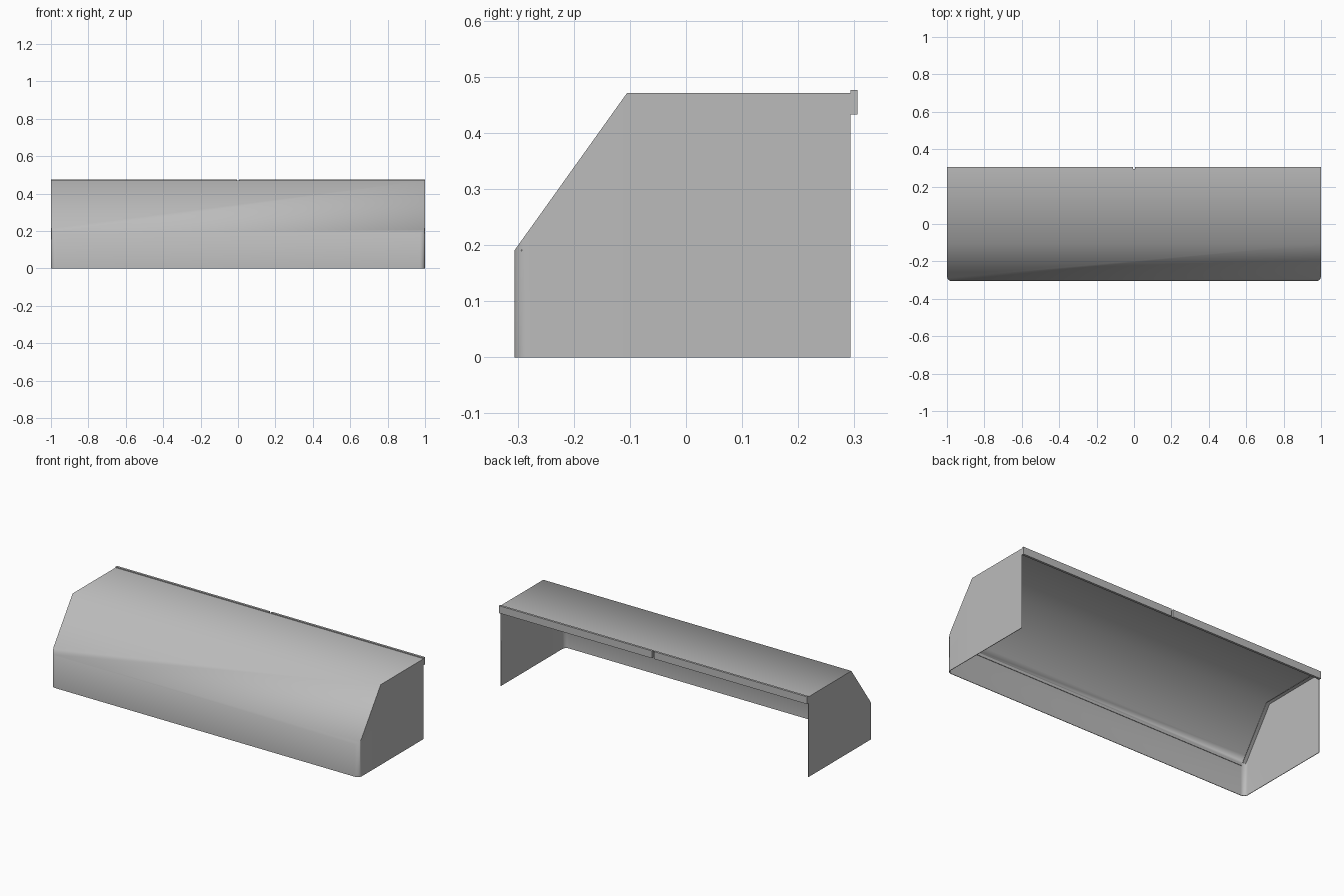
import bpy, bmesh, math

if "Cube" in bpy.data.objects:
    bpy.data.objects.remove(bpy.data.objects["Cube"])

FRONT, FOLD, BACK = -0.306, -0.105, 0.293
LOW, HIGH, R = 0.19, 0.471, 0.028

grey = bpy.data.materials.new("dark_grey")
grey.diffuse_color = (0.5, 0.5, 0.5, 1)
grey.use_nodes = True
grey.node_tree.nodes["Principled BSDF"].inputs["Base Color"].default_value = grey.diffuse_color


def roof_z(y):
    t = min(1, (y - FRONT) / (FOLD - FRONT))
    return LOW + t * (HIGH - LOW)


def finish(name, bm, thickness=0.0):
    me = bpy.data.meshes.new(name)
    bm.to_mesh(me)
    bm.free()
    me.materials.append(grey)
    ob = bpy.data.objects.new(name, me)
    bpy.context.collection.objects.link(ob)
    bpy.ops.object.select_all(action='DESELECT')
    bpy.context.view_layer.objects.active = ob
    ob.select_set(True)
    if thickness:
        mod = ob.modifiers.new("sheet", "SOLIDIFY")
        mod.thickness = thickness
        mod.offset = -1
        bpy.ops.object.modifier_apply(modifier=mod.name)
    # Sharp edges are marked after thickening so the rims stay crisp
    bpy.ops.object.shade_smooth_by_angle(angle=math.radians(60))
    return ob


def box(bm, x0, x1, y0, y1, z0, z1):
    vs = bmesh.ops.create_cube(bm, size=1)["verts"]
    for v in vs:
        v.co = ((x0 + x1) / 2 + v.co.x * (x1 - x0),
                (y0 + y1) / 2 + v.co.y * (y1 - y0),
                (z0 + z1) / 2 + v.co.z * (z1 - z0))


# Hood shell: U-shaped walls with rounded front corners, closed by a folded roof
half = []
for i in range(9):
    a = math.pi / 2 * i / 8
    half.append((1 - R + R * math.sin(a), FRONT + R - R * math.cos(a)))
half += [(1, FOLD), (1, BACK)]
plan = [(-x, y) for x, y in reversed(half)] + half
bm = bmesh.new()
low = [bm.verts.new((x, y, 0)) for x, y in plan]
top = [bm.verts.new((x, y, roof_z(y))) for x, y in plan]
for i in range(len(plan) - 1):
    bm.faces.new((low[i], low[i + 1], top[i + 1], top[i]))
bm.faces.new(top[1:-1])                            # sloping front
bm.faces.new((top[0], top[1], top[-2], top[-1]))   # flat top
finish("hood_shell", bm, 0.003)

# Folded flanges inside, under the roof edges and along the front fold
bm = bmesh.new()
for s in (-1, 1):
    rows = []
    for y, z in ((FRONT + 0.012, LOW), (FOLD + 0.003, HIGH - 0.008), (BACK, HIGH - 0.006)):
        rows.append([bm.verts.new((s * x, y, z)) for x in (0.975, 0.996)])
    for a, b in zip(rows, rows[1:]):
        f = (a[0], a[1], b[1], b[0])
        bm.faces.new(f if s > 0 else f[::-1])
finish("side_flanges", bm, 0.002)
bm = bmesh.new()
box(bm, -0.975, 0.975, FRONT + 0.004, FRONT + 0.007, LOW - 0.015, LOW)
finish("front_flange", bm)

# Rear mounting rail in two lengths with a central gap
for s, name in ((-1, "rear_rail_left"), (1, "rear_rail_right")):
    bm = bmesh.new()
    a, b = sorted((s * 0.006, s * 1.0))
    box(bm, a, b, BACK, 0.306, 0.433, 0.476)
    finish(name, bm)
